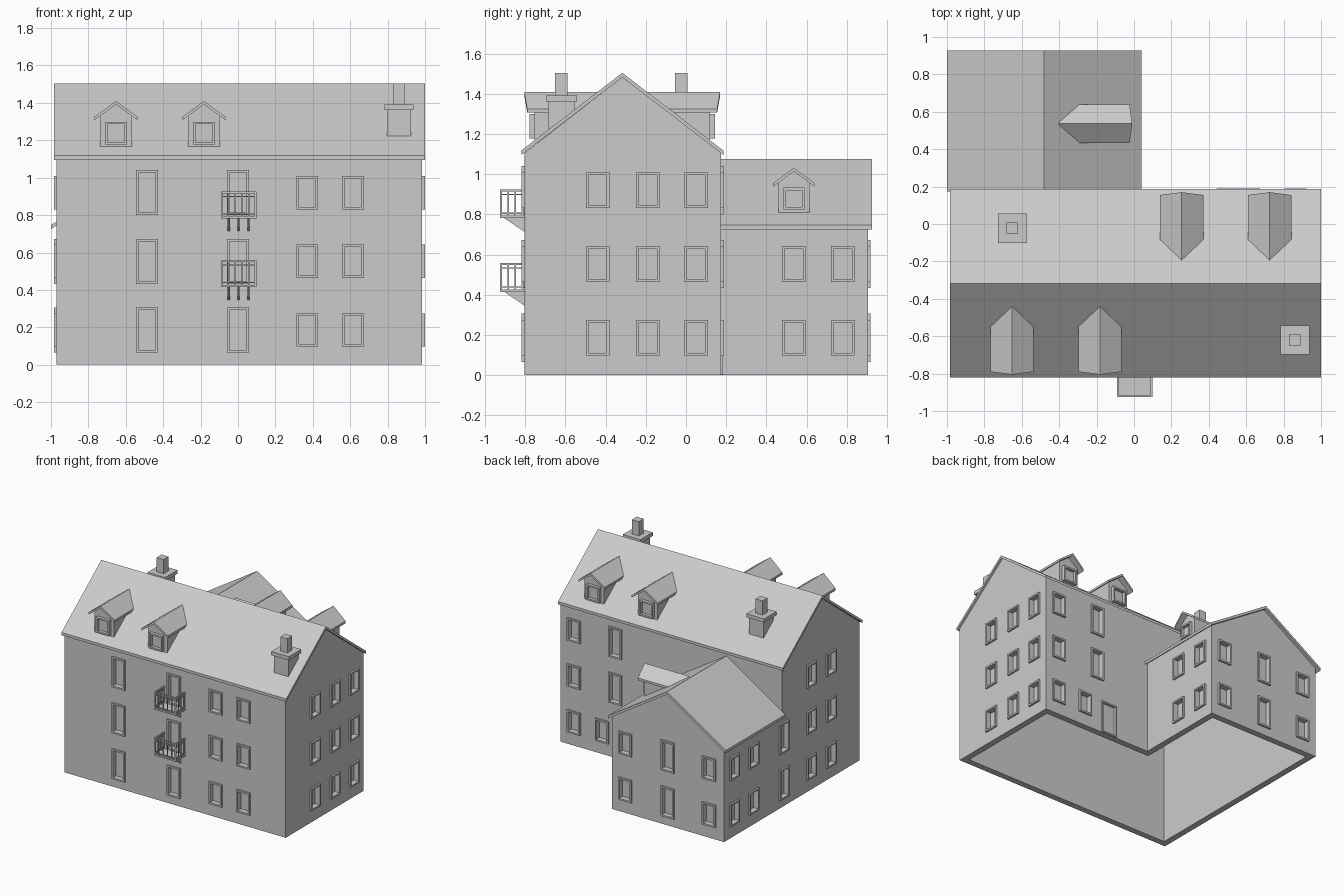
import bpy, bmesh
from math import radians
from mathutils import Matrix

old = bpy.data.objects.get("Cube")
if old:
    bpy.data.objects.remove(old, do_unlink=True)

grey = bpy.data.materials.new("plaster_grey")
grey.use_nodes = True
grey.diffuse_color = (0.6, 0.6, 0.6, 1)
grey.node_tree.nodes["Principled BSDF"].inputs["Base Color"].default_value = (0.6, 0.6, 0.6, 1)


def place(x, y, z, turn=0):
    # Local -y points outward; turn swings it round the z axis
    return Matrix.Translation((x, y, z)) @ Matrix.Rotation(radians(turn), 4, "Z")


def prism(bm, profile, y0, y1, m=Matrix()):
    # Extrude an (x, z) profile along local y
    ends = [[bm.verts.new((x, y, z)) for x, z in profile] for y in (y0, y1)]
    new = ends[0] + ends[1]
    bm.faces.new(ends[0])
    bm.faces.new(ends[1][::-1])
    for i in range(len(profile)):
        j = (i + 1) % len(profile)
        bm.faces.new((ends[0][i], ends[1][i], ends[1][j], ends[0][j]))
    bmesh.ops.transform(bm, matrix=m, verts=new, space=Matrix())
    return new


def box(bm, xs, ys, zs, m=Matrix()):
    (a, b), (c, d) = xs, zs
    prism(bm, [(a, c), (b, c), (b, d), (a, d)], ys[0], ys[1], m)


def finish(name, bm):
    bmesh.ops.recalc_face_normals(bm, faces=bm.faces)
    mesh = bpy.data.meshes.new(name)
    bm.to_mesh(mesh)
    bm.free()
    mesh.materials.append(grey)
    ob = bpy.data.objects.new(name, mesh)
    bpy.context.collection.objects.link(ob)
    return ob


def combine(target, other, operation):
    # Apply a boolean and throw the helper away
    mod = target.modifiers.new(operation, "BOOLEAN")
    mod.operation = operation
    mod.solver = "EXACT"
    mod.object = other
    other.hide_render = True
    bpy.context.view_layer.objects.active = target
    bpy.ops.object.modifier_apply(modifier=mod.name)
    bpy.data.objects.remove(other, do_unlink=True)


def frame(bm, m, w, h, out, depth, bar=0.013):
    # Four bars around an opening centred on the local origin
    for s in (-1, 1):
        box(bm, sorted((s * w / 2, s * (w / 2 - bar))), (-out, depth), (-h / 2, h / 2), m)
        box(bm, (bar - w / 2, w / 2 - bar), (-out, depth),
            sorted((s * h / 2, s * (h / 2 - bar))), m)


def gable(half, wall, apex, centre=0):
    return [(centre - half, 0), (centre + half, 0), (centre + half, wall),
            (centre, apex), (centre - half, wall)]


def chevron(half, eave, apex, thick, centre=0):
    return [(centre - half, eave), (centre, apex), (centre + half, eave),
            (centre + half, eave - thick), (centre, apex - thick), (centre - half, eave - thick)]


LEFT, RIGHT, FRONT, BACK = -0.97, 0.985, -0.805, 0.175
WING_RIGHT, WING_BACK = 0.02, 0.905
RIDGE_Y, RIDGE_X = -0.32, -0.475
along_x = place(0, 0, 0, 90)

# Walls: a main block and a rear wing, hollow from below
bm = bmesh.new()
prism(bm, gable(0.49, 1.105, 1.485, -0.315), -RIGHT, -LEFT, along_x)
walls = finish("walls", bm)
bm = bmesh.new()
prism(bm, gable(0.495, 0.74, 1.055, RIDGE_X), 0.05, WING_BACK)
combine(walls, finish("wing_block", bm), "UNION")
t = 0.05
bm = bmesh.new()
box(bm, (LEFT + t, RIGHT - t), (FRONT + t, BACK - t), (-0.1, 1.05))
hollow = finish("main_hollow", bm)
bm = bmesh.new()
box(bm, (LEFT + t, WING_RIGHT - t), (0, WING_BACK - t), (-0.1, 0.7))
combine(hollow, finish("wing_hollow", bm), "UNION")
combine(walls, hollow, "DIFFERENCE")

# Windows: (position along wall, tall?, storeys)
ALL, LOW = (0, 1, 2), (0, 1)
facades = {
    "front": (lambda p: (p, FRONT), 0,
              [(-0.487, True, ALL), (0, True, ALL), (0.37, False, ALL), (0.615, False, ALL)]),
    "right_gable": (lambda p: (RIGHT, p), 90, [(p, False, ALL) for p in (-0.44, -0.19, 0.05)]),
    "left_gable": (lambda p: (LEFT, p), -90,
                   [(-0.44, False, ALL), (-0.19, False, ALL), (0.155, True, LOW),
                    (0.537, False, LOW), (0.78, False, LOW)]),
    "rear": (lambda p: (p, BACK), 180,
             [(0.865, False, ALL), (0.5, True, (1, 2)), (0.615, False, (0,))]),
    "wing_right": (lambda p: (WING_RIGHT, p), 90, [(p, False, LOW) for p in (0.537, 0.78)]),
    "wing_rear": (lambda p: (p, WING_BACK), 180,
                  [(-0.1, False, LOW), (RIDGE_X, True, LOW), (-0.84, False, LOW)]),
}
STOREY = 0.367
cuts = bmesh.new()
for name, (spot, turn, columns) in facades.items():
    bm = bmesh.new()
    for p, tall, floors in columns:
        w, h = 0.117, 0.24 if tall else 0.178
        for f in floors:
            m = place(*spot(p), 0.186 + STOREY * f, turn)
            frame(bm, m, w, h, 0.014, 0.028)
            box(cuts, (0.002 - w / 2, w / 2 - 0.002), (-0.05, 0.028),
                (0.002 - h / 2, h / 2 - 0.002), m)
    finish(name + "_window_frames", bm)

# Back door
m = place(0.385, BACK, 0.135, 180)
bm = bmesh.new()
frame(bm, m, 0.14, 0.262, 0.008, 0.012, 0.012)
finish("back_door_frame", bm)
box(cuts, (-0.066, 0.066), (-0.05, 0.012), (-0.127, 0.127), m)
combine(walls, finish("openings", cuts), "DIFFERENCE")

# Roofs
bm = bmesh.new()
prism(bm, chevron(0.503, 1.118, 1.505, 0.022, RIDGE_Y + 0.003), -1.0, 0.985, along_x)
finish("main_roof", bm)
bm = bmesh.new()
prism(bm, chevron(0.52, 0.747, 1.077, 0.022, -0.48), BACK, 0.927)
finish("wing_roof", bm)


def dormer(name, m, scale, length):
    # Origin: foot of the front face; the back runs into the roof
    s = scale
    bm = bmesh.new()
    prism(bm, gable(0.086 * s, 0.175 * s, 0.238 * s), 0, length - 0.06, m)
    finish(name + "_body", bm)
    bm = bmesh.new()
    new = prism(bm, chevron(0.116 * s, 0.17 * s, 0.255 * s, 0.018), -0.05, length - 0.05)
    for v in new:
        if v.co.y < 0:
            v.co.y += 0.13 * abs(v.co.x)
    bmesh.ops.transform(bm, matrix=m, verts=new)
    finish(name + "_roof", bm)
    bm = bmesh.new()
    frame(bm, m @ place(0, 0, 0.083 * s), 0.118 * s, 0.122 * s, 0.025, 0.005)
    finish(name + "_window_frame", bm)


for i, x in enumerate((-0.652, -0.182)):
    dormer(f"front_dormer_{i + 1}", place(x, -0.755, 1.155), 1, 0.365)
for i, x in enumerate((0.255, 0.725)):
    dormer(f"rear_dormer_{i + 1}", place(x, 0.12, 1.155, 180), 1, 0.365)
dormer("wing_dormer", place(-0.06, 0.537, 0.805, 90), 0.89, 0.39)

# Chimneys
for name, x, y in (("front_chimney", 0.86, -0.62), ("rear_chimney", -0.65, -0.023)):
    bm = bmesh.new()
    for half, z0, z1 in ((0.064, 1.2, 1.368), (0.078, 1.363, 1.392), (0.031, 1.39, 1.505)):
        box(bm, (x - half, x + half), (y - half, y + half), (z0, z1))
    finish(name, bm)


def bars(bm, points, z0, z1, r):
    for x, y in points:
        box(bm, (x - r, x + r), (y - r, y + r), (z0, z1))


# Balconies: slab, railing and triangular brackets
for level in LOW:
    m = place(0.003, FRONT, 0.415 + STOREY * level)
    bm = bmesh.new()
    half, reach = 0.095, 0.12
    box(bm, (-half, half), (-reach, 0), (0, 0.012))
    for z, r in ((0.024, 0.003), (0.118, 0.003), (0.138, 0.005)):
        box(bm, (-half, half), (-reach, -reach + 2 * r), (z - r, z + r))
        for s in (-1, 1):
            box(bm, sorted((s * half, s * (half - 2 * r))), (-reach, 0), (z - r, z + r))
    edge, front = half - 0.005, -reach + 0.005
    bars(bm, [(s * edge, y) for s in (-1, 1) for y in (front, -0.008)], 0.01, 0.14, 0.005)
    bars(bm, [(x, front) for x in (-0.056, -0.019, 0.019, 0.056)], 0.01, 0.138, 0.003)
    bars(bm, [(s * edge, y) for s in (-1, 1) for y in (-0.08, -0.045)], 0.01, 0.138, 0.003)
    for x in (-0.053, 0, 0.053):
        prism(bm, [(0, 0), (0, -0.068), (0.1, 0)], x - 0.006, x + 0.006, place(0, 0, 0, -90)
              )
    bmesh.ops.transform(bm, matrix=m, verts=bm.verts)
    finish(("lower", "upper")[level] + "_balcony", bm)
